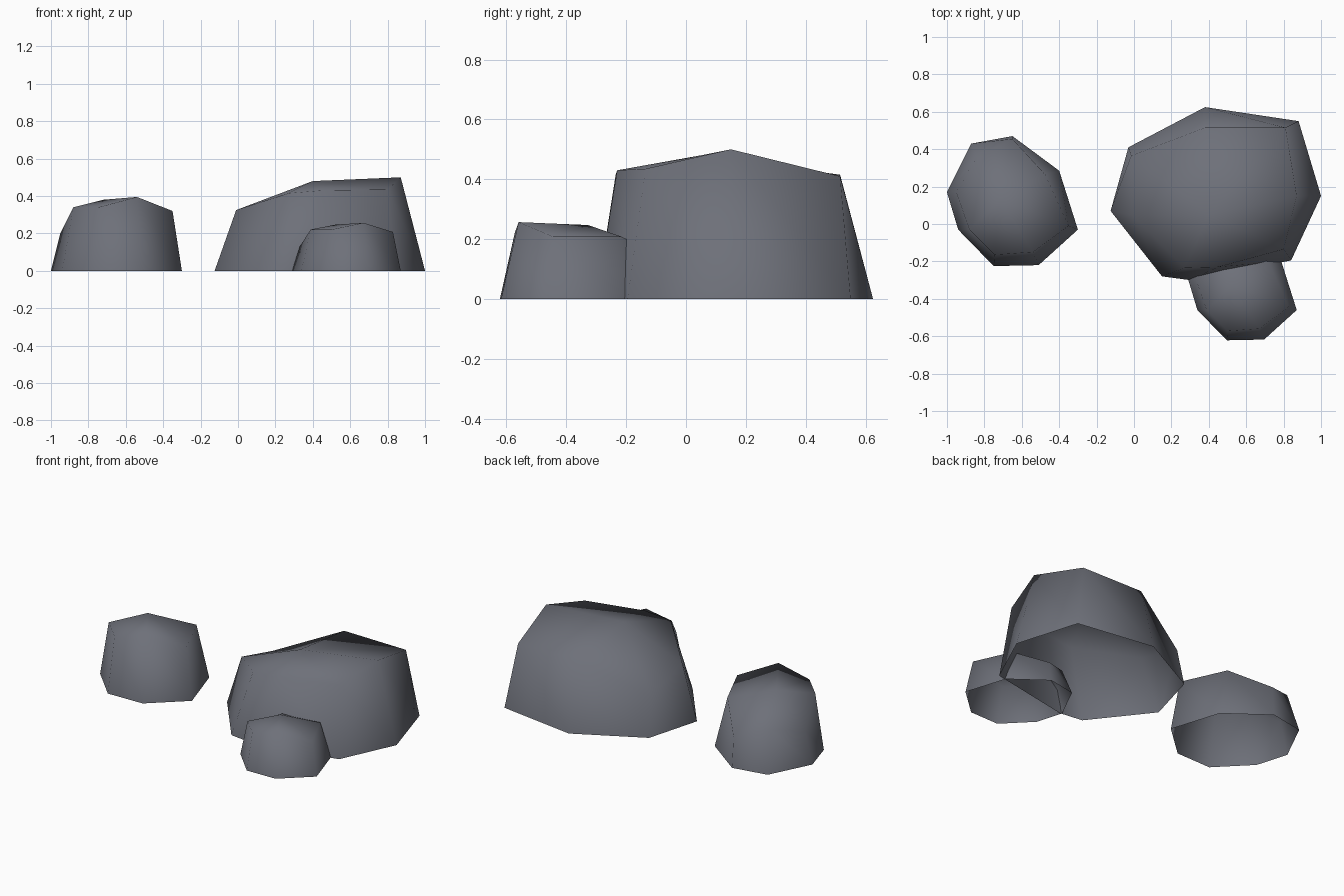
import bpy
import bmesh

if "Cube" in bpy.data.objects:
    bpy.data.objects.remove(bpy.data.objects["Cube"])

# One flat stone colour
stone = bpy.data.materials.new("slate grey")
stone.diffuse_color = (0.155, 0.163, 0.192, 1.0)
stone.use_nodes = True
stone.node_tree.nodes["Principled BSDF"].inputs["Base Color"].default_value = stone.diffuse_color


def make_rock(name, base, rim, peak, fit=lambda p: p):
    """Open-bottomed rock: base outline, tilted upper rim and a peak."""
    bm = bmesh.new()
    low = [bm.verts.new(fit((x, y, 0.0))) for x, y in base]
    high = [bm.verts.new(fit(p)) for p in rim]
    top = bm.verts.new(fit(peak))
    n = len(base)
    for i in range(n):
        j = (i + 1) % n
        bm.faces.new((low[i], low[j], high[j], high[i]))
        bm.faces.new((high[i], high[j], top))
    bmesh.ops.reverse_faces(bm, faces=bm.faces[:])  # outlines run clockwise
    for f in bm.faces:
        f.smooth = True
    mesh = bpy.data.meshes.new(name)
    bm.to_mesh(mesh)
    bm.free()
    mesh.materials.append(stone)
    obj = bpy.data.objects.new(name, mesh)
    bpy.context.collection.objects.link(obj)
    return obj


# Large rock
make_rock(
    "large_rock",
    [(-0.125, 0.07), (-0.03, 0.41), (0.38, 0.625), (0.88, 0.55),
     (1.0, 0.15), (0.84, -0.195), (0.30, -0.30), (0.15, -0.28)],
    [(-0.01, 0.05, 0.325), (-0.015, 0.365, 0.24), (0.38, 0.515, 0.415),
     (0.81, 0.515, 0.41), (0.87, 0.15, 0.50), (0.80, -0.135, 0.435),
     (0.45, -0.23, 0.43), (0.27, -0.235, 0.415)],
    (0.40, 0.05, 0.48))

# Outline shared by the two smaller rocks
base = [(-1.0, 0.17), (-0.87, 0.43), (-0.65, 0.47), (-0.40, 0.285),
        (-0.30, -0.03), (-0.51, -0.22), (-0.75, -0.225), (-0.94, -0.03)]
rim = [(-0.95, 0.17, 0.20), (-0.84, 0.36, 0.25), (-0.65, 0.455, 0.19),
       (-0.475, 0.265, 0.32), (-0.35, -0.01, 0.32), (-0.54, -0.15, 0.395),
       (-0.745, -0.165, 0.34), (-0.88, -0.03, 0.34)]
peak = (-0.72, 0.13, 0.38)

# Medium rock, and a smaller, flatter copy leaning into the large one
make_rock("medium_rock", base, rim, peak)
make_rock("small_rock", base, rim, peak,
          lambda p: (0.87 + 0.83 * (p[0] + 0.30),
                     -0.46 + 0.83 * (p[1] + 0.03),
                     0.65 * p[2]))
